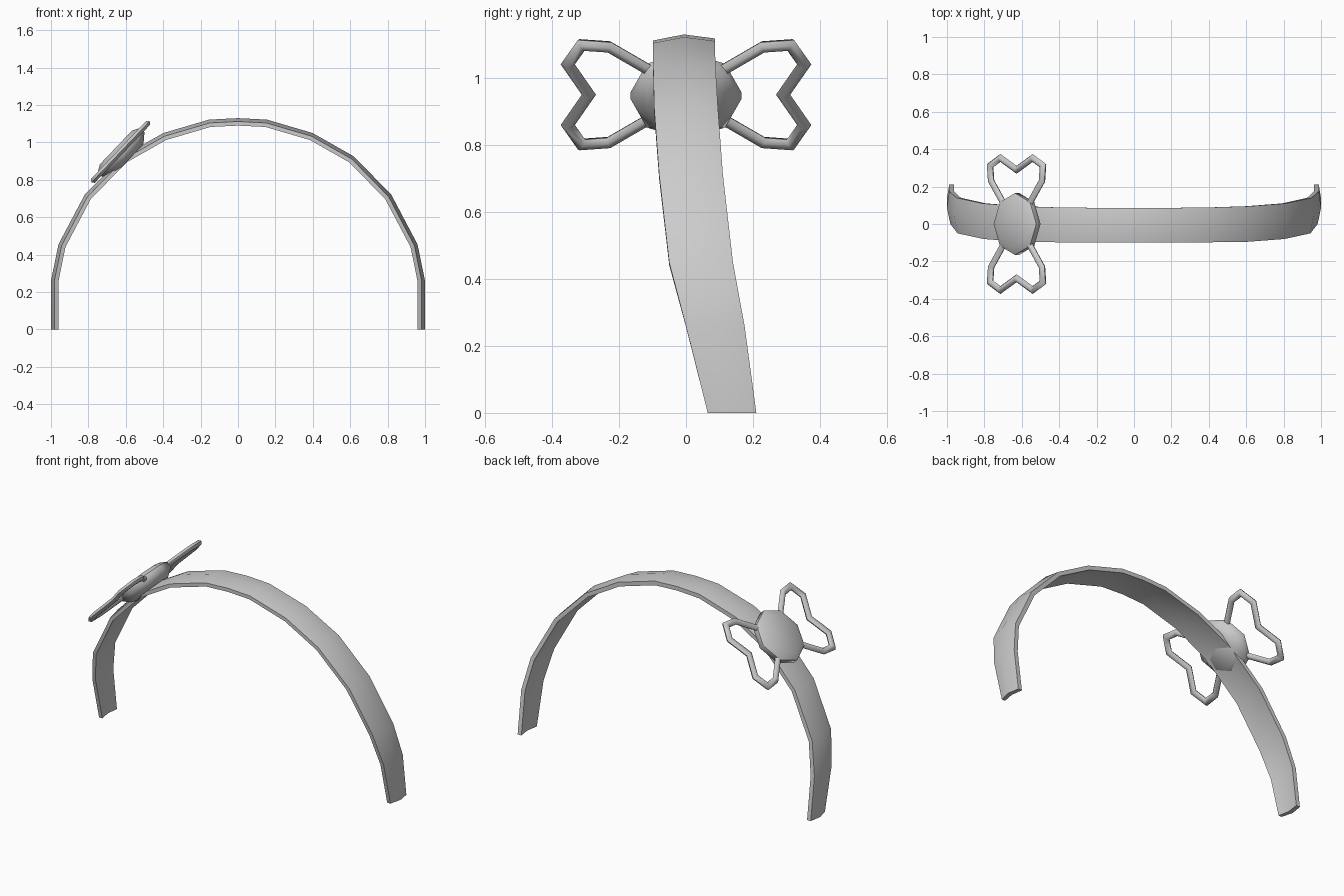
import bpy, math
from mathutils import Vector

if "Cube" in bpy.data.objects:
    bpy.data.objects.remove(bpy.data.objects["Cube"])


def make(name, verts, faces, angle=40):
    me = bpy.data.meshes.new(name)
    me.from_pydata([tuple(v) for v in verts], [], faces)
    ob = bpy.data.objects.new(name, me)
    bpy.context.collection.objects.link(ob)
    bpy.ops.object.select_all(action='DESELECT')
    bpy.context.view_layer.objects.active = ob
    ob.select_set(True)
    bpy.ops.object.mode_set(mode='EDIT')
    bpy.ops.mesh.select_all(action='SELECT')
    bpy.ops.mesh.normals_make_consistent(inside=False)
    bpy.ops.object.mode_set(mode='OBJECT')
    bpy.ops.object.shade_smooth_by_angle(angle=math.radians(angle))
    return ob


def loft(name, rings, angle=40):
    # Skin equal-sized rings and cap both ends
    n = len(rings[0])
    verts = [v for r in rings for v in r]
    faces = [(i * n + j, i * n + (j + 1) % n, (i + 1) * n + (j + 1) % n, (i + 1) * n + j)
             for i in range(len(rings) - 1) for j in range(n)]
    faces += [tuple(range(n)), tuple(range(len(verts) - n, len(verts)))]
    return make(name, verts, faces, angle)


# Headband: half arch as (x, z, front y, back y), mirrored over x
half = [(1.0, 0, .065, .21), (1.0, .26, 0, .175), (.96, .455, -.05, .14),
        (.82, .72, -.08, .11), (.62, .925, -.095, .095), (.40, 1.05, -.098, .088),
        (.155, 1.122, -.098, .086)]
arch = half + [(0, 1.13, -.098, .086)] + [(-x, z, f, b) for x, z, f, b in reversed(half)]
rings = []
for i, (x, z, f, b) in enumerate(arch):
    p, q = arch[max(i - 1, 0)], arch[min(i + 1, len(arch) - 1)]
    t = Vector((q[0] - p[0], 0, q[1] - p[1])).normalized()
    nrm = Vector((t.z, 0, -t.x))          # outward
    if i in (0, len(arch) - 1):
        nrm = Vector((math.copysign(1, x), 0, 0))
    m = (f + b) / 2
    section = [(f, -.018), (m, 0), (b, -.012), (b, -.037), (m, -.027), (f, -.04)]
    rings.append([Vector((x, y, z)) + nrm * d for y, d in section])
loft("headband", rings)

# Flower frame: u runs up the band, n points outward
centre = Vector((-.628, 0, .95))
u = Vector((.69, 0, .725)).normalized()
n = Vector((-u.z, 0, u.x))


def place(y, a, h=0):
    return centre + Vector((0, y, 0)) + u * a + n * h


# Flower centre: low octagonal disc
hub = [(.125, .034), (.165, .012), (.165, -.02), (.115, -.06)]
loft("flower_centre", [[place(r * math.cos(k * math.pi / 4), r * math.sin(k * math.pi / 4), h)
                        for k in range(8)] for r, h in hub], 50)

# Heart-shaped wire petals, one each side
upper = [(.09, .085), (.23, .197), (.312, .205), (.353, .125)]
heart = upper + [(.29, 0)] + [(y, -a) for y, a in reversed(upper)]
for side, name in ((1, "petal_back"), (-1, "petal_front")):
    pts = [Vector((side * y, a)) for y, a in heart]
    rings = []
    for i, p in enumerate(pts):
        d0 = (p - pts[i - 1]).normalized() if i else (pts[1] - p).normalized()
        d1 = (pts[i + 1] - p).normalized() if i < len(pts) - 1 else d0
        t = (d0 + d1).normalized()
        w = Vector((-t.y, t.x)) / max(t.dot(d0), .6)   # mitred width
        ring = []
        for k in range(6):
            ang = k * math.pi / 3
            c = p + w * (.019 * math.cos(ang))
            ring.append(place(c.x, c.y, .017 * math.sin(ang)))
        rings.append(ring)
    loft(name, rings, 65)
